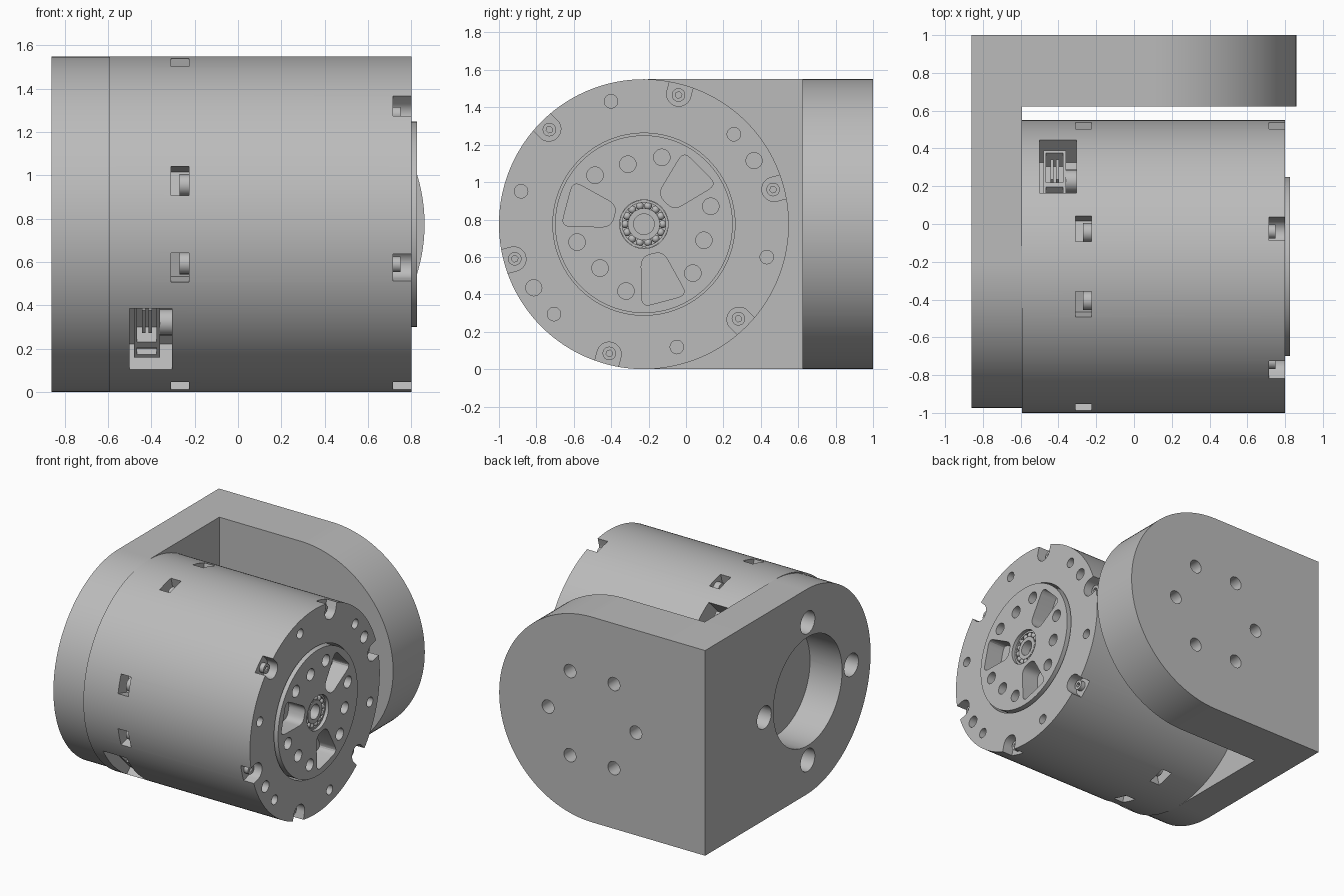
import bpy, bmesh
from math import cos, sin, pi, radians
from mathutils import Matrix, Vector

if "Cube" in bpy.data.objects:
    bpy.data.objects.remove(bpy.data.objects["Cube"], do_unlink=True)

R = 0.775                 # housing radius and height of the motor axis
AXIS_Y = -0.225
PLATE_X = 0.086           # centre of the rounded end of the back plate

grey = bpy.data.materials.new("metal_grey")
grey.use_nodes = True
grey.diffuse_color = (0.5, 0.5, 0.5, 1)
grey.node_tree.nodes["Principled BSDF"].inputs["Base Color"].default_value = (0.5, 0.5, 0.5, 1)

# Frame for shapes extruded along the motor axis: (radial, tangent, axial)
def motor_frame(angle=0):
    turn = Matrix.Rotation(radians(angle), 4, "X")
    axes = Matrix(((0, 0, 1, 0), (1, 0, 0, 0), (0, 1, 0, 0), (0, 0, 0, 1)))
    return Matrix.Translation((0, AXIS_Y, R)) @ turn @ axes

# Frame for shapes extruded along y: (x, z, depth towards the back)
BACK = Matrix(((1, 0, 0, PLATE_X), (0, 0, 1, 0), (0, 1, 0, R), (0, 0, 0, 1)))


def prism(bm, profile, lo, hi, frame):
    bottom = [bm.verts.new(frame @ Vector((u, v, lo))) for u, v in profile]
    top = [bm.verts.new(frame @ Vector((u, v, hi))) for u, v in profile]
    n = len(profile)
    faces = [bm.faces.new(bottom[::-1]), bm.faces.new(top)]
    for i in range(n):
        j = (i + 1) % n
        faces.append(bm.faces.new((bottom[i], bottom[j], top[j], top[i])))
    bmesh.ops.recalc_face_normals(bm, faces=faces)


def circle(r, u=0, v=0, n=32, start=0, sweep=360):
    full = sweep == 360
    steps = n if full else n + 1
    return [(u + r * cos(radians(start + sweep * i / n)),
             v + r * sin(radians(start + sweep * i / n))) for i in range(steps)]


def rect(u0, u1, v0, v1):
    return [(u0, v0), (u1, v0), (u1, v1), (u0, v1)]


def rounded(points, r):
    out = []
    for i, p in enumerate(points):
        p = Vector(p)
        a = p + (Vector(points[i - 1]) - p).normalized() * r
        b = p + (Vector(points[(i + 1) % len(points)]) - p).normalized() * r
        for k in range(6):
            t = k / 5
            out.append(tuple(a * (1 - t) ** 2 + p * 2 * t * (1 - t) + b * t * t))
    return out


def make(name, bm):
    mesh = bpy.data.meshes.new(name)
    bm.to_mesh(mesh)
    bm.free()
    mesh.materials.append(grey)
    ob = bpy.data.objects.new(name, mesh)
    bpy.context.collection.objects.link(ob)
    return ob


def activate(ob):
    bpy.ops.object.select_all(action="DESELECT")
    ob.select_set(True)
    bpy.context.view_layer.objects.active = ob


def build(name, solids, cuts=(), join=()):
    """Each shape is (profile, low, high, frame)."""
    bm = bmesh.new()
    for s in solids:
        prism(bm, *s)
    ob = make(name, bm)
    activate(ob)
    for shapes, op in ((join, "UNION"), (cuts, "DIFFERENCE")):
        if not shapes:
            continue
        bm = bmesh.new()
        for s in shapes:
            prism(bm, *s)
        tool = make(name + "_cutter", bm)
        tool.hide_render = True
        mod = ob.modifiers.new("shape", "BOOLEAN")
        mod.operation, mod.object, mod.solver = op, tool, "EXACT"
        activate(ob)
        bpy.ops.object.modifier_apply(modifier=mod.name)
        bpy.data.objects.remove(tool, do_unlink=True)
    activate(ob)
    bpy.ops.object.shade_smooth_by_angle(angle=radians(25))
    return ob


M = motor_frame

# Bracket: side plate and back plate, each with one rounded end
arc = circle(R, 0.025, n=64, start=90, sweep=180)
side = arc + [(1 - AXIS_Y, -R), (1 - AXIS_Y, R)]
back = circle(R, n=64, start=-90, sweep=180) + [(-0.86 - PLATE_X, R), (-0.86 - PLATE_X, -R)]
holes = [(circle(0.41, n=64), -1, -0.5, M())]
holes += [(circle(0.085, 0.52), -1, -0.5, M(a)) for a in range(0, 360, 90)]
holes += [(circle(0.05, 0.367 * cos(a * pi / 3), 0.367 * sin(a * pi / 3)), 0.5, 1.1, BACK)
          for a in range(6)]
build("bracket", [(side, -0.86, -0.592, M())], holes, [(back, 0.622, 1.0, BACK)])

# Motor housing with rim notches, face holes, side pockets and connector bays
notch = circle(0.065, 0.72, n=20, start=90, sweep=180) + [(0.9, -0.065), (0.9, 0.065)]
NOTCHES = range(15, 360, 60)
POCKETS = [a + d for a in range(0, 360, 90) for d in (-15, 15)]
BAYS = (45, 225)
cuts = [(circle(0.487, n=96), 0.6, 0.9, M())]
cuts += [(notch, 0.715, 0.9, M(a)) for a in NOTCHES]
cuts += [(circle(0.036, 0.68, n=24), 0.72, 0.9, M(a)) for a in range(45, 360, 60)]
cuts += [(circle(0.043, 0.68, n=24), 0.72, 0.9, M(a)) for a in (30, 210)]
cuts += [(rect(0.67, 0.9, -0.07, 0.07), -0.31, -0.225, M(a)) for a in POCKETS]
cuts += [(rect(0.58, 0.9, -0.2, 0.2), -0.5, -0.305, M(a)) for a in BAYS]
build("motor_housing", [(circle(R, n=160), -0.592, 0.8, M())], cuts)

# Output disc with three windows, nine bolt holes and a bearing bore
window = rounded([(0.165, -0.06), (0.425, -0.125), (0.425, 0.125), (0.165, 0.06)], 0.05)
cuts = [(circle(0.13, n=48), 0.72, 0.9, M())]
for a in (105, 225, 345):
    cuts.append((window, 0.69, 0.9, M(a + 60)))
    cuts.append((circle(0.044, 0.332), 0.73, 0.9, M(a)))
    cuts += [(circle(0.044, 0.37), 0.73, 0.9, M(a + d)) for d in (-30, 30)]
build("output_disc", [(circle(0.475, n=96), 0.59, 0.825, M())], cuts)

# Bearing: inner and outer races with a ring of balls
build("bearing_inner_race", [(circle(0.085, n=48), 0.71, 0.8, M())],
      [(circle(0.055, n=48), 0.73, 0.9, M())])
build("bearing_outer_race", [(circle(0.129, n=48), 0.71, 0.8, M())],
      [(circle(0.116, n=48), 0.70, 0.9, M())])
bm = bmesh.new()
for i in range(14):
    a = 2 * pi * i / 14
    spot = Matrix.Translation((0.785, AXIS_Y + 0.1 * cos(a), R + 0.1 * sin(a)))
    bmesh.ops.create_uvsphere(bm, u_segments=12, v_segments=8, radius=0.021, matrix=spot)
balls = make("bearing_balls", bm)
activate(balls)
bpy.ops.object.shade_smooth()

# Socket screws in the rim notches, and screw heads in the side pockets
build("rim_screws", [(circle(0.036, 0.715, n=24), 0.70, 0.75, M(a)) for a in NOTCHES],
      [(circle(0.018, 0.715, n=6), 0.73, 0.9, M(a)) for a in NOTCHES])
build("pocket_screws", [(circle(0.05, 0.7, n=24), -0.27, -0.22, M(a)) for a in POCKETS])

# Connectors: shell with a main socket and a narrow slot, pins, cable boss
cuts = []
for a in BAYS:
    cuts.append((rect(0.6, 0.9, -0.15, 0.07), -0.465, -0.375, M(a)))
    cuts.append((rect(0.66, 0.9, 0.105, 0.15), -0.465, -0.375, M(a)))
build("connector_shells", [(rect(0.57, 0.7, -0.17, 0.17), -0.48, -0.36, M(a)) for a in BAYS], cuts)
build("connector_pins", [(rect(0.59, 0.68, -0.12, 0.03), x - 0.008, x + 0.008, M(a))
                         for a in BAYS for x in (-0.435, -0.405)])
build("connector_bosses", [(circle(0.06, 0.64, n=24), -0.362, -0.3, M(a)) for a in BAYS])
